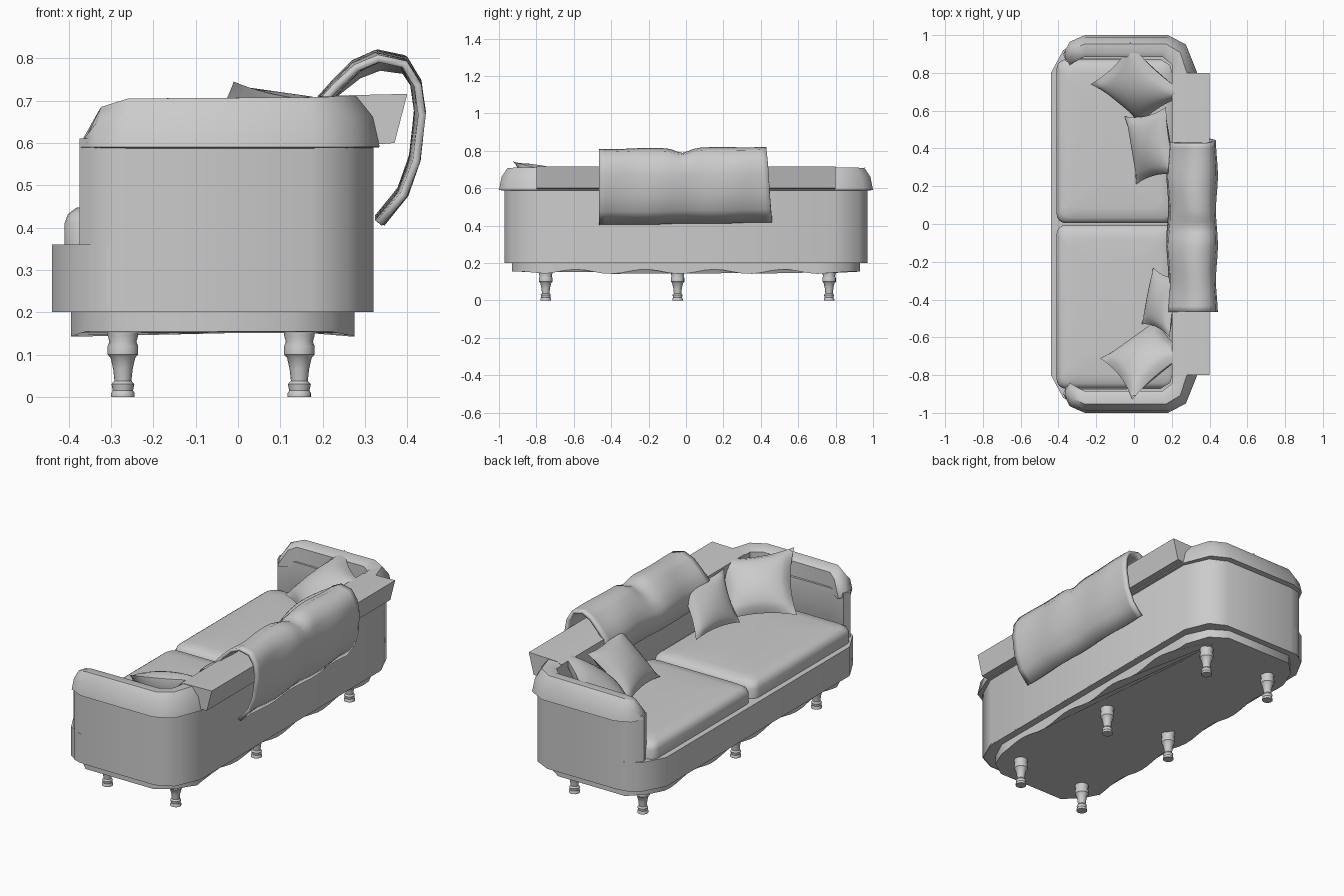
import bpy, bmesh, math
from mathutils import Vector

if "Cube" in bpy.data.objects:
    bpy.data.objects.remove(bpy.data.objects["Cube"])


def make(name, verts, faces, angle=40):
    me = bpy.data.meshes.new(name)
    me.from_pydata([tuple(v) for v in verts], [], faces)
    bm = bmesh.new()
    bm.from_mesh(me)
    bmesh.ops.remove_doubles(bm, verts=bm.verts, dist=1e-5)
    bmesh.ops.recalc_face_normals(bm, faces=bm.faces)
    bm.to_mesh(me)
    bm.free()
    ob = bpy.data.objects.new(name, me)
    bpy.context.collection.objects.link(ob)
    bpy.ops.object.select_all(action='DESELECT')
    ob.select_set(True)
    bpy.context.view_layer.objects.active = ob
    bpy.ops.object.shade_smooth_by_angle(angle=math.radians(angle))
    return ob


def loft(name, rings, closed=True, caps=True, angle=40):
    n = len(rings[0])
    verts = [p for r in rings for p in r]
    faces = []
    for i in range(len(rings) - 1):
        for j in range(n if closed else n - 1):
            k = (j + 1) % n
            faces.append((i * n + j, i * n + k, (i + 1) * n + k, (i + 1) * n + j))
    if caps:
        faces += [tuple(range(n)), tuple(range(len(verts) - n, len(verts)))]
    return make(name, verts, faces, angle)


def mirror_stations(half):
    """Continue half a U-shaped run of cross-sections onto the -y side."""
    return half + [[(x, -y, z) for x, y, z in s] for s in reversed(half)]


# Arm and back wall: one U-shaped sweep (outer and inner plan points)
outer = [(-0.375, 0.90), (-0.33, 0.955), (-0.26, 0.97), (0.17, 0.97), (0.26, 0.925), (0.32, 0.79)]
inner = [(-0.36, 0.86), (-0.31, 0.87), (-0.26, 0.875), (0.14, 0.87), (0.19, 0.84), (0.205, 0.78)]
wall = [[(*o, 0.20), (*o, 0.61), (*i, 0.61), (*i, 0.30)] for o, i in zip(outer, inner)]
loft("arm_and_back_wall", mirror_stations(wall), angle=50)

# Flared roll along the top of the arms
r_out = [(-0.375, 0.90), (-0.34, 0.965), (-0.26, 1.0), (0.18, 1.0), (0.275, 0.95), (0.335, 0.80)]
r_in = [(-0.34, 0.84), (-0.30, 0.865), (-0.26, 0.885), (0.15, 0.885), (0.20, 0.845), (0.20, 0.79)]
tops = [0.61, 0.685, 0.705, 0.708, 0.71, 0.71]
roll = []
for o, i, t in zip(r_out, r_in, tops):
    o, i = Vector(o), Vector(i)
    mid, hi = o.lerp(i, 0.12), o.lerp(i, 0.4)
    roll.append([(*o, 0.59), (*mid, 0.59 + (t - 0.59) * 0.6), (*hi, t),
                 (*o.lerp(i, 0.8), t), (*i, t - 0.015), (*i, 0.58)])
loft("arm_roll", mirror_stations(roll), angle=50)

# Back roll flaring outwards behind the back wall
prof = [(0.20, 0.58), (0.20, 0.70), (0.23, 0.712), (0.40, 0.716), (0.37, 0.60), (0.31, 0.595)]
loft("back_roll", [[(x, y, z) for x, z in prof] for y in (-0.80, 0.80)])

# Seat frame
half = [(-0.44, 0.80), (-0.375, 0.92), (-0.30, 0.965), (0.17, 0.965), (0.26, 0.92), (0.315, 0.79)]
plan = half + [(x, -y) for x, y in reversed(half)]
loft("seat_frame", [[(x, y, z) for x, y in plan] for z in (0.20, 0.36)], angle=50)

# Wavy skirt and underside
half = [(-0.395, y / 20) for y in range(0, 16)]
half += [(-0.36, 0.85), (-0.28, 0.93), (0.13, 0.93), (0.22, 0.87)]
half += [(0.275, y / 20) for y in range(15, -1, -1)]
plan = half + [(x, -y) for x, y in reversed(half[1:-1])]


def hem(y):
    return 0.154 - (0.012 * math.cos(y * math.tau / 0.37 + 0.6) if abs(y) < 0.8 else 0)


loft("skirt", [[(x, y, 0.205) for x, y in plan], [(x, y, hem(y)) for x, y in plan]], angle=50)

# Turned legs
leg = [(0.028, 0), (0.028, 0.008), (0.024, 0.015), (0.027, 0.03), (0.020, 0.038), (0.023, 0.065),
       (0.029, 0.092), (0.036, 0.10), (0.036, 0.12), (0.032, 0.13), (0.036, 0.145), (0.036, 0.165)]
for x, side in ((-0.272, "front"), (0.145, "back")):
    for n, y in enumerate((-0.75, -0.045, 0.765)):
        loft(f"{side}_leg_{n + 1}",
             [[(x + r * math.cos(a * math.tau / 16), y + r * math.sin(a * math.tau / 16), z)
               for a in range(16)] for r, z in leg])


# Seat cushions: rounded slabs, slightly crowned
def cushion(name, y0, y1):
    x0, x1 = -0.41, 0.22
    rings = []
    for z, ins in ((0.33, 0.025), (0.345, 0.0), (0.41, 0.0), (0.432, 0.008), (0.447, 0.028),
                   (0.453, 0.08), (0.456, 0.2)):
        c = 0.05
        ring = []
        for cx, cy, a0 in ((x1, y1, 0), (x0, y1, 90), (x0, y0, 180), (x1, y0, 270)):
            sx, sy = (1 if cx == x1 else -1), (1 if cy == y1 else -1)
            for k in range(5):
                a = math.radians(a0 + k * 22.5)
                ring.append((cx - sx * (c + ins) + c * math.cos(a),
                             cy - sy * (c + ins) + c * math.sin(a), z))
        rings.append(ring)
    loft(name, rings, angle=50)


cushion("seat_cushion_left", 0.004, 0.872)
cushion("seat_cushion_right", -0.872, -0.004)


# Throw pillows: pinched squares spanned by four corners
def pillow(name, b1, b2, t2, t1, thick=0.075, n=14):
    b1, b2, t2, t1 = map(Vector, (b1, b2, t2, t1))
    nor = (b2 - b1).cross(t1 - b1).normalized()
    verts, faces = [], []
    for s in (1, -1):
        base = len(verts)
        for i in range(n + 1):
            for j in range(n + 1):
                u, v = 2 * i / n - 1, 2 * j / n - 1
                pu = u * (1 - 0.13 * (1 - v * v))
                pv = v * (1 - 0.13 * (1 - u * u))
                a, b = (pu + 1) / 2, (pv + 1) / 2
                p = b1.lerp(b2, a).lerp(t1.lerp(t2, a), b)
                verts.append(p + nor * s * thick * ((1 - u * u) * (1 - v * v)) ** 0.55)
        for i in range(n):
            for j in range(n):
                q = base + i * (n + 1) + j
                faces.append((q, q + 1, q + n + 2, q + n + 1))
    make(name, verts, faces, 60)


pillow("large_pillow_right", (-0.18, -0.71, 0.50), (0.12, -0.50, 0.47), (0.29, -0.68, 0.70), (-0.01, -0.93, 0.745))
pillow("large_pillow_left", (-0.23, 0.74, 0.49), (0.03, 0.53, 0.48), (0.29, 0.68, 0.71), (-0.02, 0.96, 0.71))
pillow("small_pillow_left", (-0.05, 0.57, 0.47), (0.01, 0.21, 0.46), (0.23, 0.26, 0.70), (0.17, 0.62, 0.70), 0.06)
pillow("small_pillow_right", (0.10, -0.23, 0.47), (0.04, -0.53, 0.47), (0.19, -0.60, 0.70), (0.24, -0.28, 0.70), 0.05)

# Blanket draped over the back
drape = [(0.185, 0.58), (0.195, 0.69), (0.235, 0.735), (0.28, 0.78), (0.33, 0.803), (0.39, 0.79),
         (0.42, 0.74), (0.43, 0.67), (0.418, 0.56), (0.39, 0.48), (0.335, 0.412)]
rings = []
N = 30
for i in range(N + 1):
    t = i / N
    ring = []
    for k, (x, z) in enumerate(drape):
        f = k / (len(drape) - 1)
        y = -0.465 + t * (0.895 + 0.03 * max(0, f - 0.5) * 2)
        dip = 0.025 * math.exp(-((y + 0.02) / 0.05) ** 2) * math.exp(-((f - 0.4) / 0.25) ** 2)
        ripple = 0.005 * math.sin(y * 17 + f * 5)
        ring.append((x + ripple, y, z - dip + 0.012 * (t - 0.2) - 0.4 * ripple))
    rings.append(ring)
blanket = loft("blanket", rings, closed=False, caps=False, angle=60)
mod = blanket.modifiers.new("thickness", 'SOLIDIFY')
mod.thickness = 0.018
mod.offset = 0
